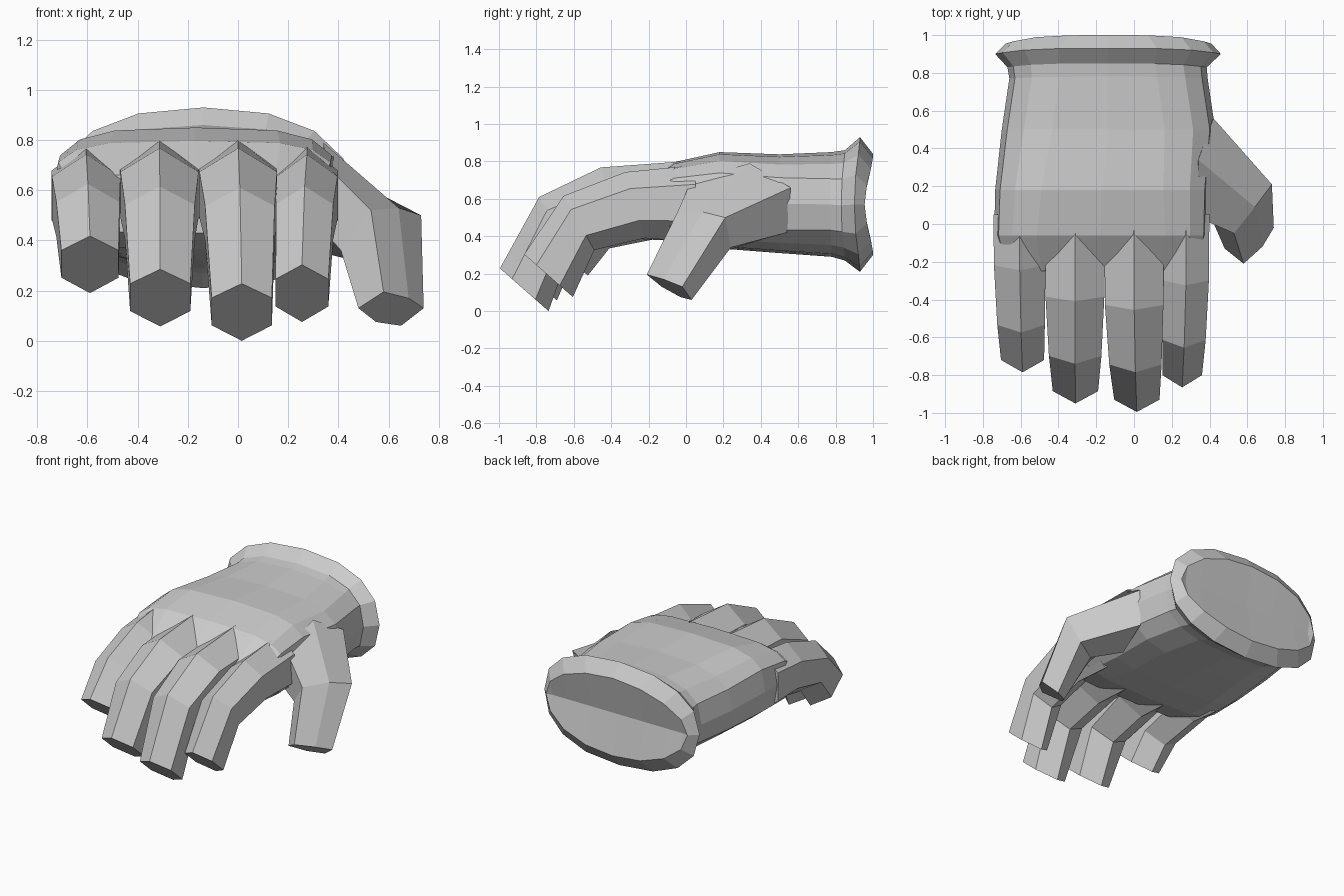
import bpy, bmesh
from math import cos, sin, pi, copysign

if "Cube" in bpy.data.objects:
    bpy.data.objects.remove(bpy.data.objects["Cube"])


def loft(name, rings, cap_first=True):
    """Skin a list of equal-length vertex rings into one flat-shaded object."""
    bm = bmesh.new()
    rows = [[bm.verts.new(p) for p in r] for r in rings]
    n = len(rows[0])
    for a, b in zip(rows, rows[1:]):
        for i in range(n):
            j = (i + 1) % n
            bm.faces.new((a[i], a[j], b[j], b[i]))
    if cap_first:
        bm.faces.new(rows[0])
    else:
        # dished cuff end: strips from top to bottom through a middle row
        top, r = n // 2, rows[0]
        mid = [r[0]]
        for i in range(1, top):
            m = (r[i].co + r[n - i].co) / 2
            m.y = 0.945
            mid.append(bm.verts.new(m))
        mid.append(r[top])
        for i in range(top):
            for outer in ([r[i], r[i + 1]], [r[(n - i) % n], r[n - i - 1]]):
                face = []
                for v in outer + [mid[i + 1], mid[i]]:
                    if v not in face:
                        face.append(v)
                bm.faces.new(face)
    bm.faces.new(rows[-1])
    bmesh.ops.recalc_face_normals(bm, faces=bm.faces)
    me = bpy.data.meshes.new(name)
    bm.to_mesh(me)
    bm.free()
    ob = bpy.data.objects.new(name, me)
    bpy.context.collection.objects.link(ob)
    return ob


def oval(y, x0, x1, z0, z1, n, sag, count=16):
    """Squared-off oval cross-section; its sides lean forward by sag."""
    pts = []
    for k in range(count):
        t = 2 * pi * k / count
        u, w = [copysign(abs(f) ** (2 / n), f) if abs(f) > 1e-6 else 0
                for f in (cos(t), sin(t))]
        pts.append(((x0 + x1) / 2 + u * (x1 - x0) / 2, y - sag * u ** 4,
                    (z0 + z1) / 2 + w * (z1 - z0) / 2))
    return pts


# Palm with flared cuff: y, x range, z range, squareness, sag
sections = [
    (1.00, -0.68, 0.41, 0.30, 0.84, 2.0, 0.045),
    (0.93, -0.735, 0.46, 0.21, 0.93, 2.3, 0.03),
    (0.85, -0.67, 0.385, 0.27, 0.86, 2.6, 0.02),
    (0.78, -0.66, 0.39, 0.29, 0.85, 2.7, 0.01),
    (0.50, -0.70, 0.43, 0.31, 0.838, 3.0, 0),
    (0.18, -0.735, 0.40, 0.335, 0.85, 3.4, 0),
    (-0.06, -0.74, 0.392, 0.365, 0.797, 3.8, 0),
    (-0.25, -0.69, 0.35, 0.43, 0.665, 4, 0),
]
loft("palm_and_cuff", [oval(*s) for s in sections], cap_first=False)

# Fingers: six-sided tubes between a top ridge and a bottom ridge (y, z)
ridge_top = [(0.05, 0.805), (-0.455, 0.768), (-0.785, 0.61), (-0.995, 0.228)]
ridge_low = [(0.05, 0.37), (-0.35, 0.39), (-0.62, 0.32), (-0.735, 0.0)]
lift = [0, 0, 0.08, 1]
taper = [0, 0.06, 0.5, 1]
fingers = {  # root x, tip x, root half width, tip half width, shift y, shift z
    "little_finger": (-0.606, -0.59, 0.138, 0.114, 0.21, 0.19),
    "ring_finger": (-0.313, -0.31, 0.158, 0.12, 0.045, 0.057),
    "middle_finger": (0.0, 0.015, 0.157, 0.12, 0, 0),
    "index_finger": (0.276, 0.255, 0.123, 0.105, 0.13, 0.075),
}
for name, (xr, xt, wr, wt, dy, dz) in fingers.items():
    rings = []
    for k in range(4):
        f = taper[k]
        x, w = xr + (xt - xr) * f, wr + (wt - wr) * f
        sy, sz = (dy if k else 0), dz * lift[k]
        drop = 0.025 if k < 2 and dy > 0.1 else 0
        (ty, tz), (by, bz) = ridge_top[k], ridge_low[k]
        ring = []
        for side, t in ((0, 0), (1, 0.25), (1, 0.73), (0, 1), (-1, 0.73), (-1, 0.25)):
            ring.append((x + side * w, ty + (by - ty) * t + sy,
                         tz + (bz - tz) * t + sz - drop * (1 - t)))
        rings.append(ring)
    loft(name, rings)

# Thumb: root, knuckle and tip sections
loft("thumb", [
    [(0.42, 0.56, 0.66), (0.34, 0.34, 0.79), (0.35, 0.03, 0.70),
     (0.34, 0.02, 0.44), (0.34, 0.30, 0.35), (0.40, 0.54, 0.42)],
    [(0.73, 0.21, 0.50), (0.64, 0.09, 0.53), (0.53, -0.05, 0.52),
     (0.41, 0.03, 0.36), (0.50, 0.17, 0.31), (0.64, 0.24, 0.34)],
    [(0.74, -0.02, 0.13), (0.68, -0.12, 0.17), (0.58, -0.21, 0.195),
     (0.48, -0.13, 0.13), (0.55, -0.03, 0.075), (0.65, 0.03, 0.06)],
])
